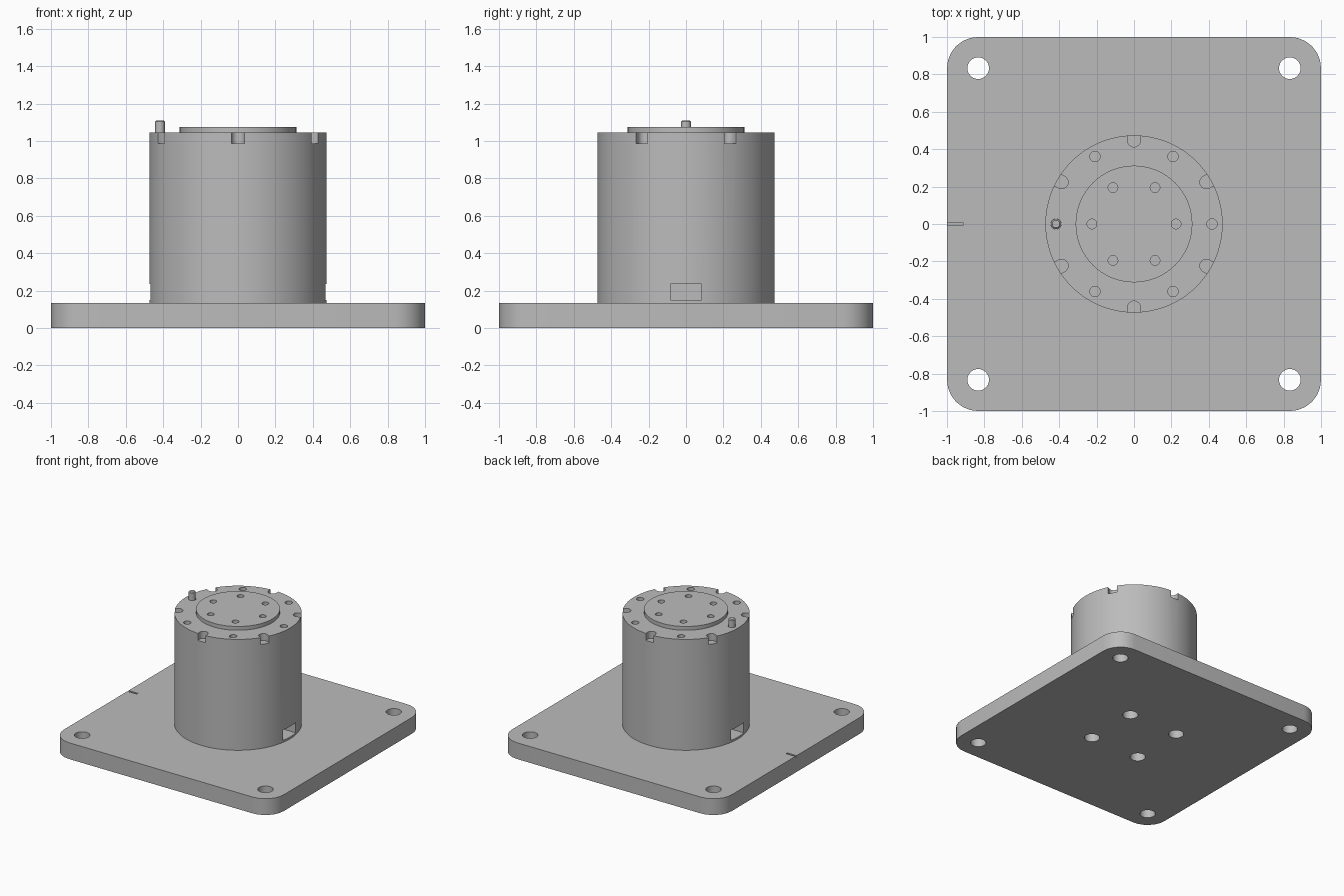
import bpy, bmesh
from math import sin, cos, pi, radians

cube = bpy.data.objects.get("Cube")
if cube:
    bpy.data.objects.remove(cube, do_unlink=True)

grey = bpy.data.materials.new("light grey metal")
grey.use_nodes = True
grey.diffuse_color = (0.5, 0.5, 0.5, 1)
grey.node_tree.nodes["Principled BSDF"].inputs["Base Color"].default_value = (0.5, 0.5, 0.5, 1)

PLATE_TOP, BODY_TOP, DISC_TOP, PIN_TOP = 0.134, 1.045, 1.076, 1.11
BODY_R, RING_R, BOLT_R = 0.474, 0.417, 0.225


def arc(cx, cy, r, start, end, n):
    """Points on an arc, both ends included, angles in degrees."""
    return [(cx + r * cos(radians(start + (end - start) * i / n)),
             cy + r * sin(radians(start + (end - start) * i / n))) for i in range(n + 1)]


def circle(cx, cy, r, n=24):
    return arc(cx, cy, r, 0, 360, n)[:-1]


def polar(r, deg):
    return r * cos(radians(deg)), r * sin(radians(deg))


def rectangle(x0, x1, y0, y1):
    return [(x0, y0), (x1, y0), (x1, y1), (x0, y1)]


def solid(name, prisms):
    """Object made of upright prisms, each (outline, bottom, top)."""
    bm = bmesh.new()
    for pts, z0, z1 in prisms:
        low = [bm.verts.new((x, y, z0)) for x, y in pts]
        high = [bm.verts.new((x, y, z1)) for x, y in pts]
        bm.faces.new(low[::-1])
        bm.faces.new(high)
        for i in range(len(pts)):
            j = (i + 1) % len(pts)
            bm.faces.new((low[i], low[j], high[j], high[i]))
    mesh = bpy.data.meshes.new(name)
    bm.to_mesh(mesh)
    bm.free()
    mesh.materials.append(grey)
    ob = bpy.data.objects.new(name, mesh)
    bpy.context.collection.objects.link(ob)
    return ob


def activate(ob):
    bpy.ops.object.select_all(action='DESELECT')
    ob.select_set(True)
    bpy.context.view_layer.objects.active = ob


def cut(ob, prisms):
    """Subtract prisms from an object."""
    cutter = solid(ob.name + "_cutter", prisms)
    cutter.hide_render = True
    mod = ob.modifiers.new("holes", 'BOOLEAN')
    mod.operation, mod.solver, mod.object = 'DIFFERENCE', 'EXACT', cutter
    activate(ob)
    bpy.ops.object.modifier_apply(modifier=mod.name)
    bpy.data.objects.remove(cutter, do_unlink=True)


def smooth(ob):
    activate(ob)
    bpy.ops.object.shade_smooth_by_angle(angle=radians(30))


# Base plate: rounded corners, corner and centre bolt holes, index mark
outline = []
for k, (sx, sy) in enumerate([(1, 1), (-1, 1), (-1, -1), (1, -1)]):
    outline += arc(sx * 0.833, sy * 0.833, 0.167, 90 * k, 90 * k + 90, 6)
plate = solid("base_plate", [(outline, 0, PLATE_TOP)])
holes = [(circle(sx * d, sy * d, 0.058), -0.1, 0.3)
         for d in (0.833, BOLT_R) for sx in (1, -1) for sy in (1, -1)]
mark = [(rectangle(-1.05, -0.915, -0.008, 0.008), PLATE_TOP - 0.012, 0.3)]
cut(plate, holes + mark)

# Cylindrical body: rim notches, rim holes and two cable slots
body = solid("body", [(circle(0, 0, BODY_R, 72), PLATE_TOP, BODY_TOP)])
cuts = [(circle(*polar(RING_R, a), 0.028), BODY_TOP - 0.08, 1.2) for a in range(0, 360, 60)]
for a in range(30, 360, 60):
    cx, cy = polar(0.447, a)
    ox, oy = polar(0.1, a)
    bend = arc(cx, cy, 0.035, a + 90, a + 270, 12)
    first, last = bend[0], bend[-1]
    u_shape = bend + [(last[0] + ox, last[1] + oy), (first[0] + ox, first[1] + oy)]
    cuts.append((u_shape, 0.988, 1.2))
for x0, x1 in ((0.32, 0.6), (-0.6, -0.32)):
    cuts.append((rectangle(x0, x1, -0.083, 0.083), 0.15, 0.236))
cut(body, cuts)

# Raised output disc with a ring of bolt holes
disc = solid("output_disc", [(circle(0, 0, 0.312, 72), BODY_TOP, DISC_TOP)])
cut(disc, [(circle(*polar(BOLT_R, a), 0.026), BODY_TOP - 0.1, 1.2) for a in range(0, 360, 60)])
cut(body, [(circle(*polar(BOLT_R, a), 0.026), BODY_TOP - 0.05, 1.2) for a in range(0, 360, 60)])

# Locating pin with a chamfered tip
pin = solid("locating_pin", [(circle(-RING_R, 0, 0.026), BODY_TOP - 0.08, PIN_TOP)])
bm = bmesh.new()
bm.from_mesh(pin.data)
tip = [e for e in bm.edges if all(v.co.z > PIN_TOP - 0.001 for v in e.verts)]
bmesh.ops.bevel(bm, geom=tip, offset=0.006, segments=1, affect='EDGES')
bm.to_mesh(pin.data)
bm.free()

for part in (plate, body, disc, pin):
    smooth(part)
